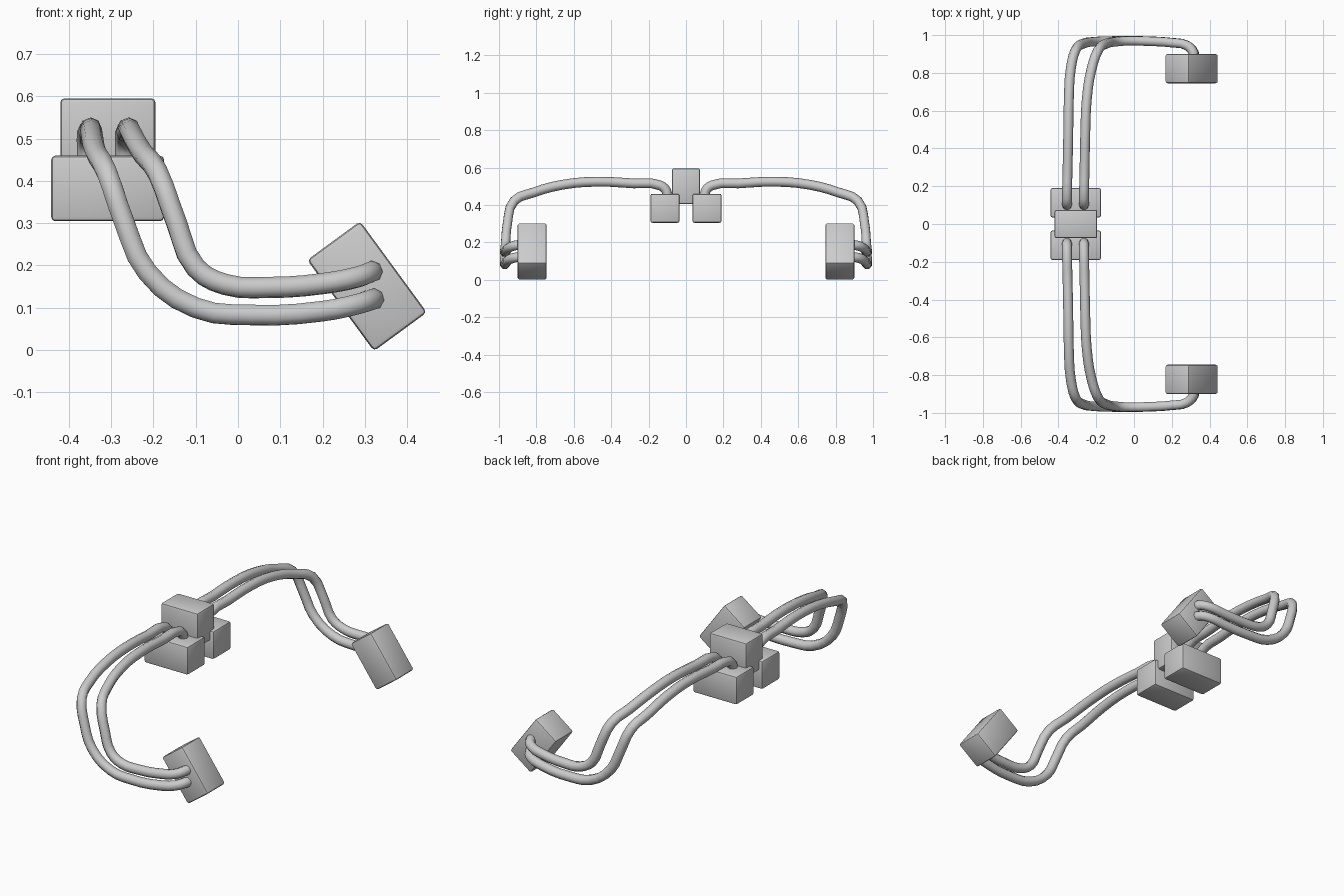
import bpy
from math import radians

if "Cube" in bpy.data.objects:
    bpy.data.objects.remove(bpy.data.objects["Cube"])


def finish(ob, angle):
    bpy.ops.object.select_all(action='DESELECT')
    ob.select_set(True)
    bpy.context.view_layer.objects.active = ob
    bpy.ops.object.shade_smooth_by_angle(angle=radians(angle))


def block(name, loc, size, tilt=0):
    bpy.ops.mesh.primitive_cube_add(size=1, location=loc)
    ob = bpy.context.object
    ob.name = name
    ob.scale = size
    bpy.ops.object.transform_apply(location=False, rotation=False, scale=True)
    ob.rotation_euler.y = radians(tilt)
    bev = ob.modifiers.new("soft_edges", 'BEVEL')
    bev.width = 0.01
    bev.segments = 2
    bpy.ops.object.modifier_apply(modifier=bev.name)
    finish(ob, 30)


def tube(name, points, side):
    cu = bpy.data.curves.new(name, 'CURVE')
    cu.dimensions = '3D'
    cu.resolution_u = 3
    cu.bevel_depth = 0.026
    cu.bevel_resolution = 2
    cu.use_fill_caps = True
    sp = cu.splines.new('BEZIER')
    sp.bezier_points.add(len(points) - 1)
    for bp, (x, y, z) in zip(sp.bezier_points, points):
        bp.co = (x, side * y, z)
        bp.handle_left_type = bp.handle_right_type = 'AUTO'
    ob = bpy.data.objects.new(name, cu)
    bpy.context.collection.objects.link(ob)
    bpy.ops.object.select_all(action='DESELECT')
    ob.select_set(True)
    bpy.context.view_layer.objects.active = ob
    bpy.ops.object.convert(target='MESH')
    finish(bpy.context.object, 60)


# Tube paths (x, distance from centre, z): shoulder block to hand block
outer = [(-.355, .10, .42), (-.355, .105, .475), (-.355, .14, .505),
         (-.352, .28, .515), (-.348, .48, .524), (-.345, .66, .508),
         (-.335, .82, .465), (-.31, .92, .42), (-.268, .955, .30),
         (-.215, .965, .185), (-.10, .97, .10), (.03, .97, .083),
         (.20, .96, .092), (.28, .945, .108), (.318, .905, .12), (.32, .86, .12)]
inner = [(-.265, .10, .42), (-.265, .105, .475), (-.265, .14, .505),
         (-.262, .28, .515), (-.258, .48, .524), (-.25, .66, .508),
         (-.225, .82, .465), (-.19, .92, .42), (-.145, .955, .30),
         (-.10, .965, .195), (-.03, .97, .155), (.07, .968, .148),
         (.20, .96, .157), (.28, .945, .172), (.315, .905, .185), (.315, .86, .185)]

# Central block on top
block("centre_block", (-.3075, 0, .50), (.225, .15, .19))

# Paired shoulder blocks, hand blocks and tubes
for side, label in ((-1, "front"), (1, "back")):
    block(f"shoulder_block_{label}", (-.308, side * .1125, .382), (.267, .155, .155))
    block(f"hand_block_{label}", (.305, side * .8225, .151), (.267, .155, .155), 53.8)
    tube(f"outer_tube_{label}", outer, side)
    tube(f"inner_tube_{label}", inner, side)
